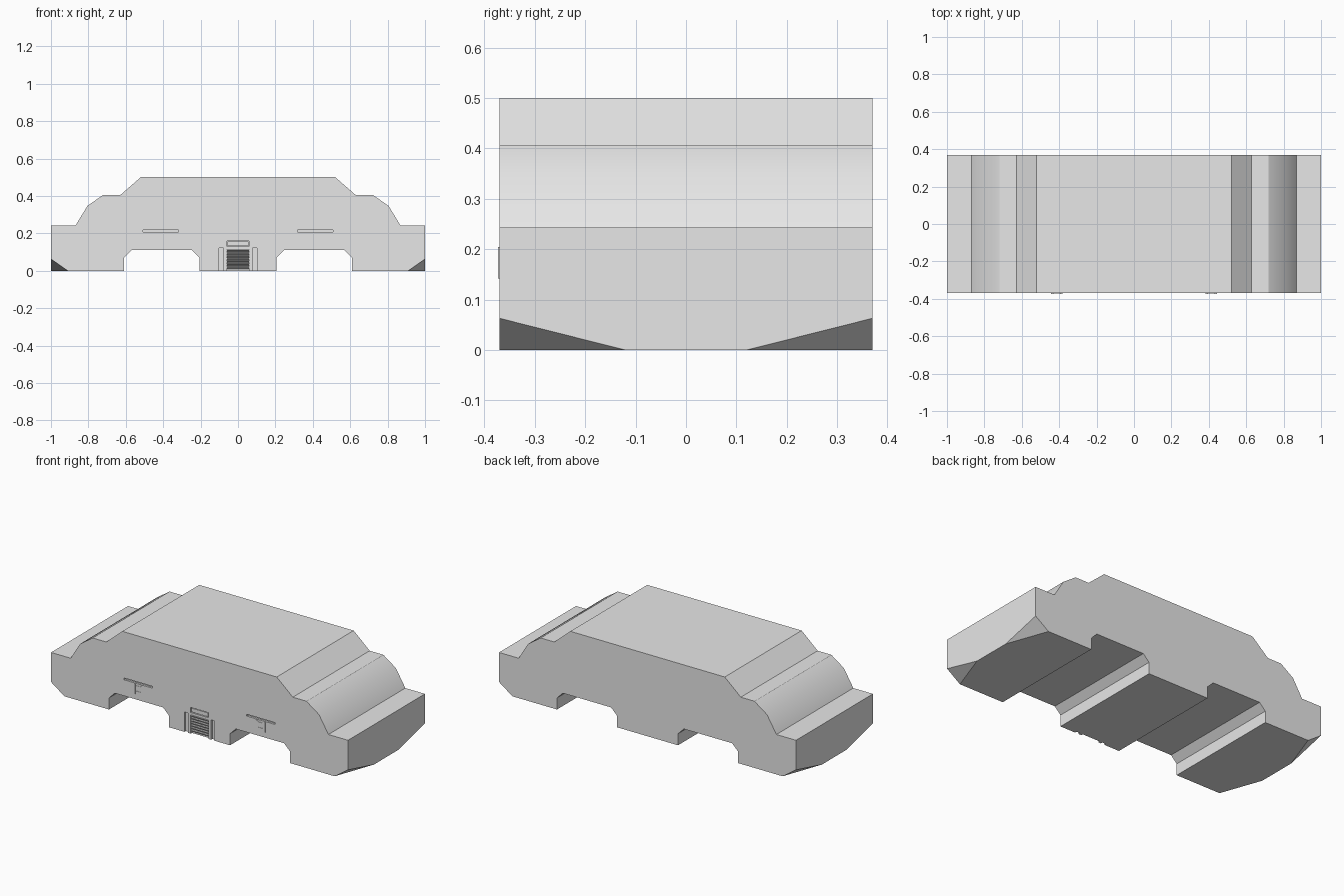
import bpy, bmesh
from mathutils import Vector

if "Cube" in bpy.data.objects:
    bpy.data.objects.remove(bpy.data.objects["Cube"])

HALF_W = 0.37          # half depth of the body
FRONT = -HALF_W

grey = bpy.data.materials.new("light grey")
grey.diffuse_color = (0.8, 0.8, 0.8, 1)
grey.use_nodes = True
grey.node_tree.nodes["Principled BSDF"].inputs["Base Color"].default_value = grey.diffuse_color


def make_object(name, bm):
    bmesh.ops.recalc_face_normals(bm, faces=bm.faces)
    mesh = bpy.data.meshes.new(name)
    bm.to_mesh(mesh)
    bm.free()
    mesh.materials.append(grey)
    ob = bpy.data.objects.new(name, mesh)
    bpy.context.collection.objects.link(ob)
    return ob


def add_box(bm, x0, x1, y0, y1, z0, z1):
    verts = bmesh.ops.create_cube(bm, size=1)["verts"]
    for v in verts:
        v.co = Vector(((x0 + x1) / 2 + v.co.x * (x1 - x0),
                       (y0 + y1) / 2 + v.co.y * (y1 - y0),
                       (z0 + z1) / 2 + v.co.z * (z1 - z0)))


def add_prism(bm, points, axis, a, b):
    """Extrude a profile: (x, z) along y, or (y, z) along x."""
    def place(p, t):
        return (p[0], t, p[1]) if axis == "y" else (t, p[0], p[1])
    face = bm.faces.new([bm.verts.new(place(p, a)) for p in points])
    ext = bmesh.ops.extrude_face_region(bm, geom=[face])["geom"]
    shift = Vector(place((0, 0), b - a))
    for v in ext:
        if isinstance(v, bmesh.types.BMVert):
            v.co += shift


# Body: mirrored side profile with stepped roof and two arches
half = [(0.52, 0.5), (0.628, 0.406), (0.72, 0.406), (0.805, 0.347), (0.868, 0.243),
        (1, 0.243), (1, 0), (0.61, 0), (0.61, 0.07), (0.57, 0.11),
        (0.245, 0.11), (0.205, 0.07), (0.205, 0)]
bm = bmesh.new()
add_prism(bm, half + [(-x, z) for x, z in reversed(half)], "y", -HALF_W, HALF_W)
bmesh.ops.recalc_face_normals(bm, faces=bm.faces)

# Chamfer the four lower corners
for sx in (-1, 1):
    for sy in (-1, 1):
        cut = bmesh.ops.bisect_plane(
            bm, geom=bm.verts[:] + bm.edges[:] + bm.faces[:],
            plane_co=(sx, sy * 0.12, 0),
            plane_no=Vector((sx / 0.09, sy / 0.25, -1 / 0.063)).normalized(),
            clear_outer=True)["geom_cut"]
        bmesh.ops.contextual_create(
            bm, geom=[e for e in cut if isinstance(e, bmesh.types.BMEdge)])
body = make_object("body", bm)

# Shallow recesses in the front face
bm = bmesh.new()
DEPTH = 0.012
recesses = [(-0.06, 0.06, -0.02, 0.115), (-0.06, 0.06, 0.129, 0.16)]
for s in (-1, 1):
    recesses.append((s * 0.09 - 0.012, s * 0.09 + 0.012, -0.02, 0.121))
    recesses.append((s * 0.413 - 0.095, s * 0.413 + 0.095, 0.208, 0.219))
for x0, x1, z0, z1 in recesses:
    add_box(bm, x0, x1, FRONT - 0.05, FRONT + DEPTH, z0, z1)
cutter = make_object("recess_cutter", bm)
cutter.hide_render = True
mod = body.modifiers.new("recesses", "BOOLEAN")
mod.operation = "DIFFERENCE"
mod.solver = "EXACT"
mod.object = cutter
bpy.context.view_layer.objects.active = body
bpy.ops.object.modifier_apply(modifier=mod.name)
bpy.data.objects.remove(cutter)

# Grille of downward-sloping slats in the central recess
bm = bmesh.new()
n, z_low, z_high = 7, 0.008, 0.113
step = (z_high - z_low) / n
for i in range(n):
    z = z_low + i * step
    add_prism(bm, [(FRONT + DEPTH + 0.002, z), (FRONT, z + step * 0.7),
                   (FRONT, z + step * 0.95), (FRONT + DEPTH + 0.002, z + step * 0.95)],
              "x", -0.058, 0.058)
make_object("grille", bm)

# Plate inside the recess above the grille
bm = bmesh.new()
add_box(bm, -0.055, 0.055, FRONT + 0.002, FRONT + DEPTH + 0.002, 0.133, 0.156)
make_object("grille_cap", bm)

# Small raised step brackets above the arches
for side, s in (("left", -1), ("right", 1)):
    bm = bmesh.new()
    for t in (-1, 1):
        x = s * 0.413 + t * 0.024
        add_box(bm, x - 0.006, x + 0.006, FRONT - 0.003, FRONT + 0.005, 0.142, 0.204)
    for z in (0.155, 0.188):
        add_box(bm, s * 0.413 - 0.02, s * 0.413 + 0.02,
                FRONT - 0.002, FRONT + 0.005, z, z + 0.007)
    make_object(side + "_bracket", bm)

# Smooth only the gentle bend in the sloping ends
bpy.ops.object.select_all(action="DESELECT")
body.select_set(True)
bpy.context.view_layer.objects.active = body
bpy.ops.object.shade_smooth_by_angle(angle=0.52)
